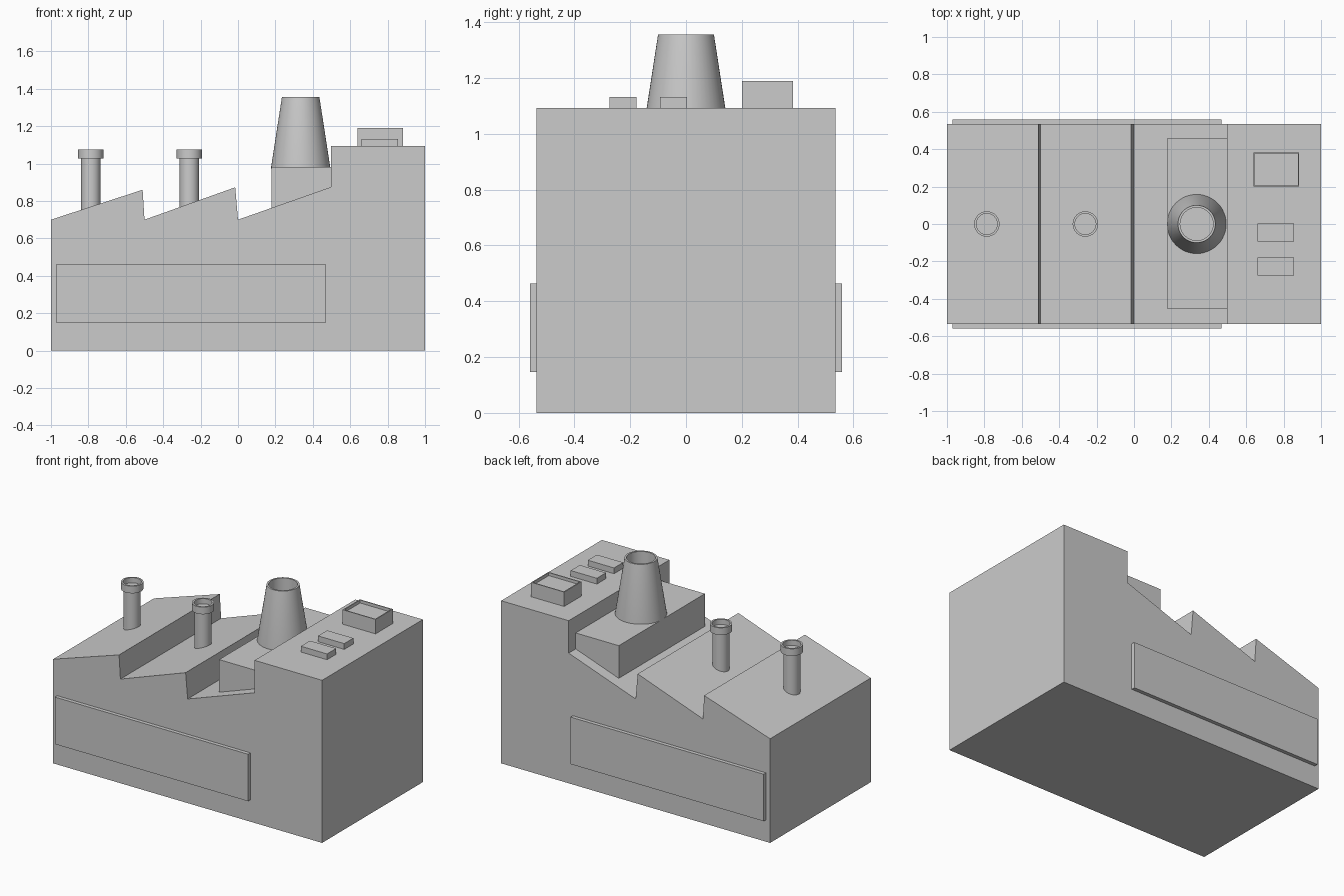
import bpy, bmesh, math
from mathutils import Vector

if "Cube" in bpy.data.objects:
    bpy.data.objects.remove(bpy.data.objects["Cube"])


def finish(name, bm, smooth=False):
    bmesh.ops.recalc_face_normals(bm, faces=bm.faces)
    mesh = bpy.data.meshes.new(name)
    bm.to_mesh(mesh)
    bm.free()
    obj = bpy.data.objects.new(name, mesh)
    bpy.context.collection.objects.link(obj)
    if smooth:
        bpy.ops.object.select_all(action='DESELECT')
        obj.select_set(True)
        bpy.context.view_layer.objects.active = obj
        bpy.ops.object.shade_smooth_by_angle(angle=math.radians(35))
    return obj


def prism(name, profile, y0, y1, recess=None):
    """Extrude an xz profile along y; optionally sink an inset into the top."""
    bm = bmesh.new()
    face = bm.faces.new([bm.verts.new((x, y0, z)) for x, z in profile])
    ext = bmesh.ops.extrude_face_region(bm, geom=[face])
    verts = [g for g in ext["geom"] if isinstance(g, bmesh.types.BMVert)]
    bmesh.ops.translate(bm, vec=(0, y1 - y0, 0), verts=verts)
    bmesh.ops.recalc_face_normals(bm, faces=bm.faces)
    if recess:
        rim, depth = recess
        top = max(bm.faces, key=lambda f: f.calc_center_median().z)
        bmesh.ops.inset_region(bm, faces=[top], thickness=rim)
        sunk = bmesh.ops.extrude_discrete_faces(bm, faces=[top])["faces"][0]
        bmesh.ops.translate(bm, vec=(0, 0, -depth), verts=sunk.verts)
    return finish(name, bm)


def box(name, x0, x1, y0, y1, z0, z1, recess=None):
    return prism(name, [(x0, z0), (x1, z0), (x1, z1), (x0, z1)], y0, y1, recess)


def lathe(name, x, profile, sides=48):
    """Revolve an rz profile about a vertical axis, capping both ends."""
    bm = bmesh.new()
    rings = []
    for r, z in profile:
        rings.append([bm.verts.new(Vector((x + r * math.cos(a), r * math.sin(a), z)))
                      for a in (2 * math.pi * i / sides for i in range(sides))])
    for low, high in zip(rings, rings[1:]):
        for i in range(sides):
            j = (i + 1) % sides
            bm.faces.new((low[i], low[j], high[j], high[i]))
    bm.faces.new(rings[0])
    bm.faces.new(rings[-1])
    return finish(name, bm, smooth=True)


# Main hall with sawtooth roof and tall end block
prism("factory_body",
      [(-1, 0), (1, 0), (1, 1.093), (0.498, 1.093), (0.498, 0.875), (0, 0.70),
       (-0.015, 0.873), (-0.5, 0.70), (-0.51, 0.86), (-1, 0.70)], -0.535, 0.535)

# Raised wall panels on front and back
for side, y0, y1 in (("front", -0.56, -0.53), ("back", 0.53, 0.56)):
    box(side + "_panel", -0.97, 0.467, y0, y1, 0.147, 0.463)

# Plinth seated on the third roof slope
prism("chimney_plinth", [(0.178, 0.74), (0.5, 0.85), (0.5, 0.982), (0.178, 0.982)],
      -0.455, 0.46)

# Tapered hollow chimney
lathe("large_chimney", 0.335,
      [(0.158, 0.975), (0.158, 0.982), (0.1, 1.357), (0.088, 1.357), (0.088, 1.26)])

# Thin collared chimneys
for n, x in enumerate((-0.787, -0.26)):
    lathe(f"small_chimney_{n + 1}", x,
          [(0.052, 0.68), (0.052, 1.027), (0.068, 1.027), (0.068, 1.075),
           (0.056, 1.075), (0.056, 1.04)], 32)

# Roof equipment
box("roof_hatch", 0.638, 0.883, 0.2, 0.383, 1.08, 1.19, recess=(0.01, 0.02))
for n, y in enumerate((-0.275, -0.093)):
    box(f"roof_vent_{n + 1}", 0.66, 0.855, y, y + 0.097, 1.08, 1.132)
